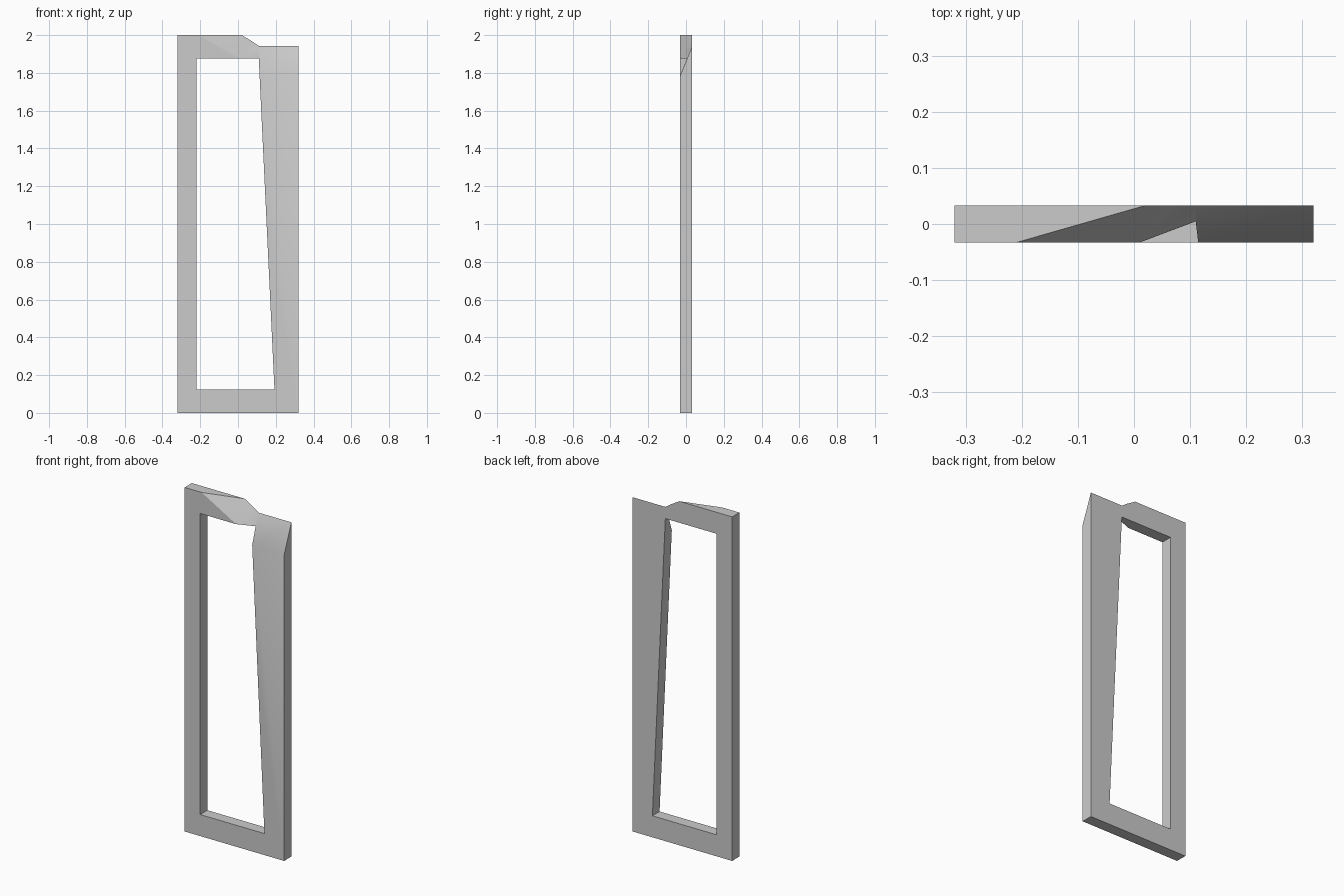
import bpy
import bmesh
import math

if "Cube" in bpy.data.objects:
    bpy.data.objects.remove(bpy.data.objects["Cube"], do_unlink=True)

HALF_DEPTH = 0.033

grey = bpy.data.materials.new("plain_grey")
grey.use_nodes = True
color = (0.6, 0.6, 0.6, 1)
grey.diffuse_color = color
grey.node_tree.nodes["Principled BSDF"].inputs["Base Color"].default_value = color


def loft(name, front, back, half_depth):
    """Closed solid between a front and a back outline in the x-z plane."""
    bm = bmesh.new()
    a = [bm.verts.new((x, -half_depth, z)) for x, z in front]
    b = [bm.verts.new((x, half_depth, z)) for x, z in back]
    bm.faces.new(a)
    bm.faces.new(b[::-1])
    for i in range(len(a)):
        j = (i + 1) % len(a)
        bm.faces.new((a[j], a[i], b[i], b[j]))
    bmesh.ops.triangulate(bm, faces=bm.faces[:])
    bmesh.ops.recalc_face_normals(bm, faces=bm.faces[:])
    mesh = bpy.data.meshes.new(name)
    bm.to_mesh(mesh)
    bm.free()
    mesh.materials.append(grey)
    obj = bpy.data.objects.new(name, mesh)
    bpy.context.collection.objects.link(obj)
    return obj


# Slab whose top right corner is sliced back towards the front
base = [(-0.32, 2), (-0.32, 0), (0.32, 0)]
front = base + [(0.32, 1.78), (0.115, 1.78), (0.01, 1.875), (-0.21, 2)]
back = base + [(0.32, 1.943), (0.11, 1.943), (0.07, 1.97), (0.02, 2)]
frame = loft("frame", front, back, HALF_DEPTH)

# Tapered opening
opening = [(-0.22, 1.875), (-0.22, 0.125), (0.193, 0.125), (0.11, 1.875)]
cutter = loft("opening_cutter", opening, opening, 0.2)
cutter.hide_render = True

cut = frame.modifiers.new("opening", "BOOLEAN")
cut.operation = "DIFFERENCE"
cut.solver = "EXACT"
cut.object = cutter

bpy.ops.object.select_all(action="DESELECT")
frame.select_set(True)
bpy.context.view_layer.objects.active = frame
bpy.ops.object.modifier_apply(modifier=cut.name)
bpy.data.objects.remove(cutter, do_unlink=True)

# Soft blend from the slope into the front, crisp everywhere else
bpy.ops.object.shade_smooth_by_angle(angle=math.radians(30))
